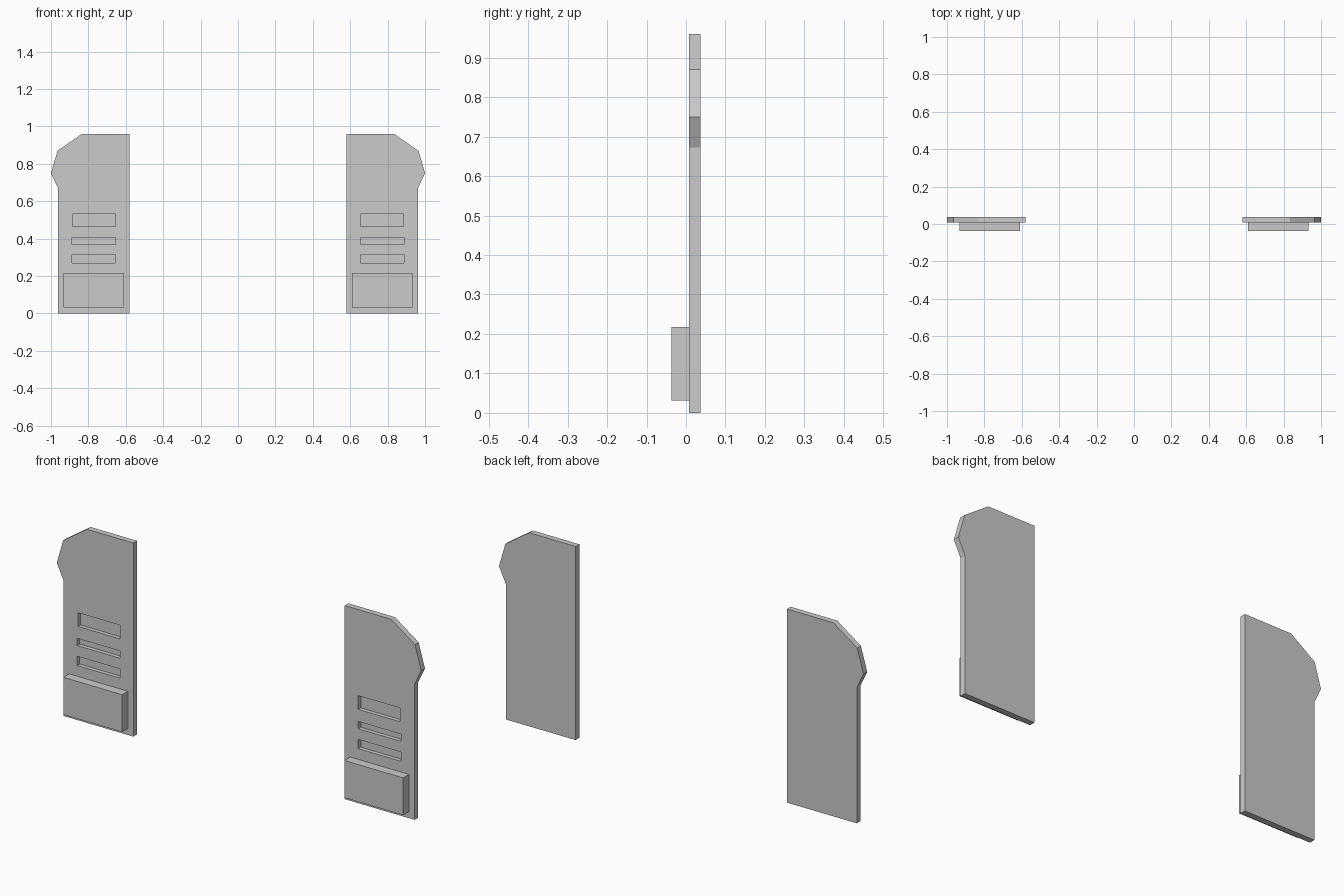
import bpy, bmesh

if "Cube" in bpy.data.objects:
    bpy.data.objects.remove(bpy.data.objects["Cube"])

PANEL_FRONT, PANEL_BACK = 0.008, 0.037
BLOCK_FRONT = -0.037
SLOT_DEPTH = 0.02


def extrude_profiles(name, profiles, y0, y1):
    """Extrude closed (x, z) outlines from y0 to y1 as one object."""
    bm = bmesh.new()
    for pts in profiles:
        face = bm.faces.new([bm.verts.new((x, y0, z)) for x, z in pts])
        ext = bmesh.ops.extrude_face_region(bm, geom=[face])["geom"]
        verts = [g for g in ext if isinstance(g, bmesh.types.BMVert)]
        bmesh.ops.translate(bm, verts=verts, vec=(0, y1 - y0, 0))
    bmesh.ops.recalc_face_normals(bm, faces=bm.faces[:])
    mesh = bpy.data.meshes.new(name)
    bm.to_mesh(mesh)
    bm.free()
    obj = bpy.data.objects.new(name, mesh)
    bpy.context.collection.objects.link(obj)
    return obj


def rect(x0, x1, z0, z1):
    return [(x0, z0), (x1, z0), (x1, z1), (x0, z1)]


def mirror(obj):
    obj.modifiers.new("mirror", 'MIRROR').use_mirror_merge = False


# Upright panel with flared, chamfered outer shoulder
outline = [(0.58, 0), (0.963, 0), (0.963, 0.672), (1.0, 0.75),
           (0.965, 0.87), (0.835, 0.96), (0.58, 0.96)]
panel = extrude_profiles("side_panel", [outline], PANEL_FRONT, PANEL_BACK)

# Three shallow slots recessed into the front face
slots = [rect(0.654, 0.884, 0.465, 0.533),
         rect(0.654, 0.888, 0.369, 0.405),
         rect(0.654, 0.888, 0.270, 0.316)]
cutter = extrude_profiles("slot_cutter", slots, PANEL_FRONT - 0.02,
                          PANEL_FRONT + SLOT_DEPTH)
cutter.hide_render = True
cutter.hide_set(True)

cut = panel.modifiers.new("slots", 'BOOLEAN')
cut.operation = 'DIFFERENCE'
cut.solver = 'EXACT'
cut.object = cutter
mirror(panel)

# Raised block at the foot of each panel
block = extrude_profiles("foot_block", [rect(0.61, 0.932, 0.032, 0.217)],
                         BLOCK_FRONT, PANEL_FRONT)
mirror(block)
